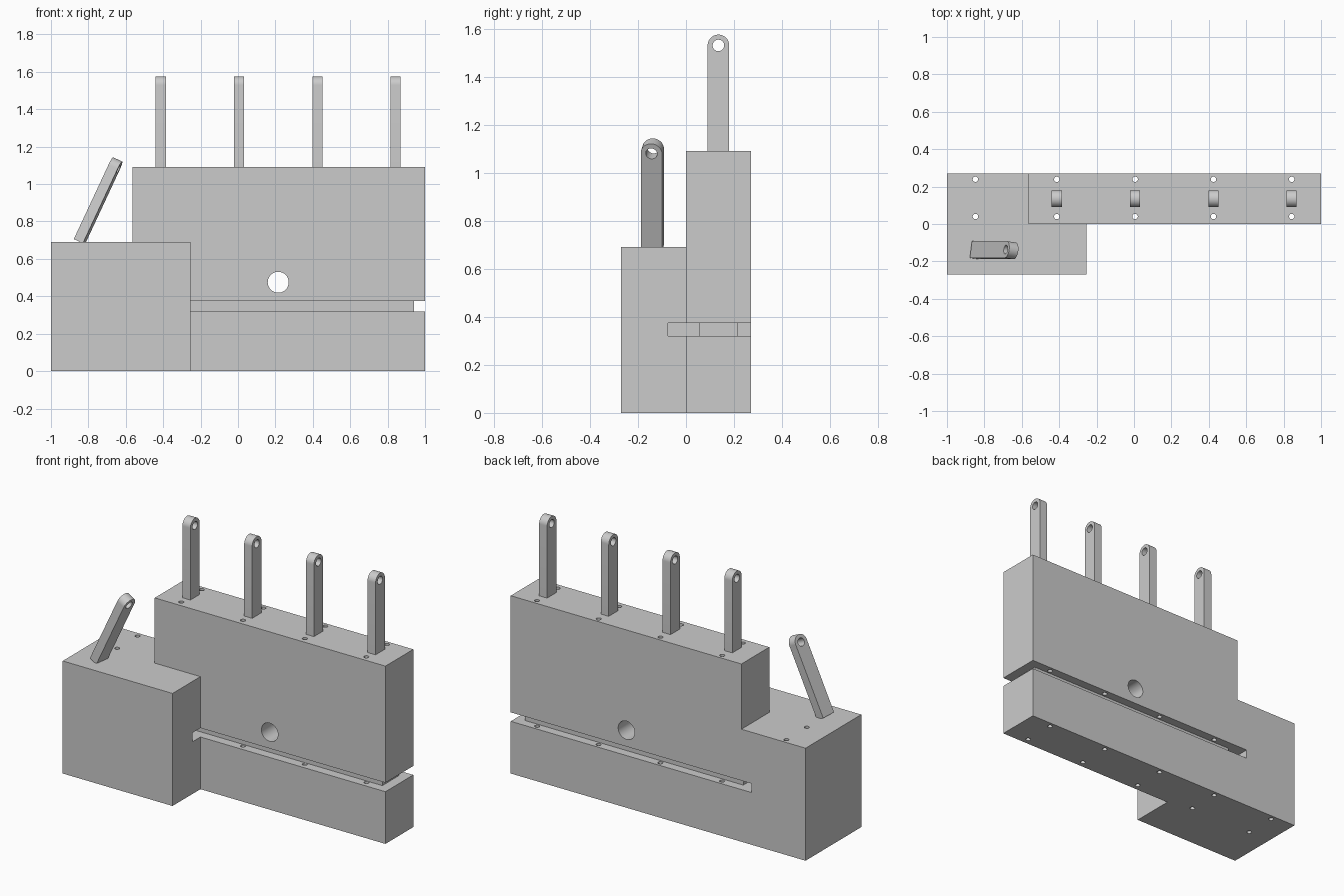
import bpy, bmesh, math
from mathutils import Matrix, Vector

cube = bpy.data.objects.get("Cube")
if cube:
    bpy.data.objects.remove(cube, do_unlink=True)

grey = bpy.data.materials.new("plain_grey")
grey.use_nodes = True
grey.diffuse_color = (0.6, 0.6, 0.6, 1)
grey.node_tree.nodes["Principled BSDF"].inputs["Base Color"].default_value = (0.6, 0.6, 0.6, 1)


def prism(name, outline, axis, start, end):
    """Extrude an outline along x, y or z; outline uses the other two axes."""
    def place(p, d):
        return {"x": (d, p[0], p[1]), "y": (p[0], d, p[1]), "z": (p[0], p[1], d)}[axis]
    bm = bmesh.new()
    face = bm.faces.new([bm.verts.new(place(p, start)) for p in outline])
    solid = bmesh.ops.extrude_face_region(bm, geom=[face])["geom"]
    shift = Vector(place((0, 0), end - start))
    bmesh.ops.translate(bm, verts=[g for g in solid if isinstance(g, bmesh.types.BMVert)], vec=shift)
    bmesh.ops.recalc_face_normals(bm, faces=bm.faces)
    mesh = bpy.data.meshes.new(name)
    bm.to_mesh(mesh)
    bm.free()
    mesh.materials.append(grey)
    obj = bpy.data.objects.new(name, mesh)
    bpy.context.collection.objects.link(obj)
    return obj


def rect(a0, a1, b0, b1):
    return [(a0, b0), (a1, b0), (a1, b1), (a0, b1)]


def arc(a, b, r, n, turn=2 * math.pi, closed=True):
    steps = n if closed else n - 1
    return [(a + r * math.cos(turn * i / steps), b + r * math.sin(turn * i / steps)) for i in range(n)]


def combine(obj, other, operation):
    mod = obj.modifiers.new("combine", "BOOLEAN")
    mod.operation, mod.object, mod.solver = operation, other, "EXACT"
    bpy.context.view_layer.objects.active = obj
    bpy.ops.object.modifier_apply(modifier=mod.name)
    bpy.data.objects.remove(other, do_unlink=True)


def smooth(obj):
    bpy.ops.object.select_all(action="DESELECT")
    obj.select_set(True)
    bpy.context.view_layer.objects.active = obj
    bpy.ops.object.shade_smooth_by_angle(angle=math.radians(30))


# Body: stepped back slab fused with the front block
step = [(-1, 0), (1, 0), (1, 1.09), (-0.565, 1.09), (-0.565, 0.69), (-1, 0.69)]
body = prism("body", step, "y", 0, 0.27)
combine(body, prism("front_block", rect(-1, -0.255, 0, 0.69), "y", -0.27, 0.1), "UNION")

# Long slot, cross hole and vertical bolt holes
combine(body, prism("slot_cutter", rect(-0.635, 1.2, -0.075, 0.4), "z", 0.32, 0.375), "DIFFERENCE")
combine(body, prism("cross_cutter", arc(0.215, 0.475, 0.056, 48), "y", -0.1, 0.4), "DIFFERENCE")
handle_x = [-0.413, 0.006, 0.425, 0.843]
for x in [-0.848] + handle_x:
    for y in (0.04, 0.239):
        combine(body, prism("bolt_cutter", arc(x, y, 0.0145, 24), "z", -0.1, 1.2), "DIFFERENCE")
smooth(body)

# Blade lying in the slot
prism("slot_blade", rect(-0.54, 0.94, 0.056, 0.216), "z", 0.319, 0.376)


# Round-ended handles with an eye
def handle(name, matrix):
    r, length = 0.045, 0.485
    outline = arc(0, length - r, r, 25, math.pi, False) + [(-r, -0.0), (r, -0.0)]
    obj = prism(name, outline, "x", -0.027, 0.027)
    combine(obj, prism("eye_cutter", arc(0, length - r, 0.024, 32), "x", -0.1, 0.1), "DIFFERENCE")
    smooth(obj)
    obj.matrix_world = matrix


for i, x in enumerate(handle_x):
    handle(f"upright_handle_{i + 1}", Matrix.Translation((x, 0.135, 1.09)))

# Leaning, slightly twisted lever on the front block
handle("tilted_lever", Matrix.Translation((-0.848, -0.14, 0.692))
       @ Matrix.Rotation(math.radians(25), 4, "Y") @ Matrix.Rotation(math.radians(-8), 4, "Z"))
